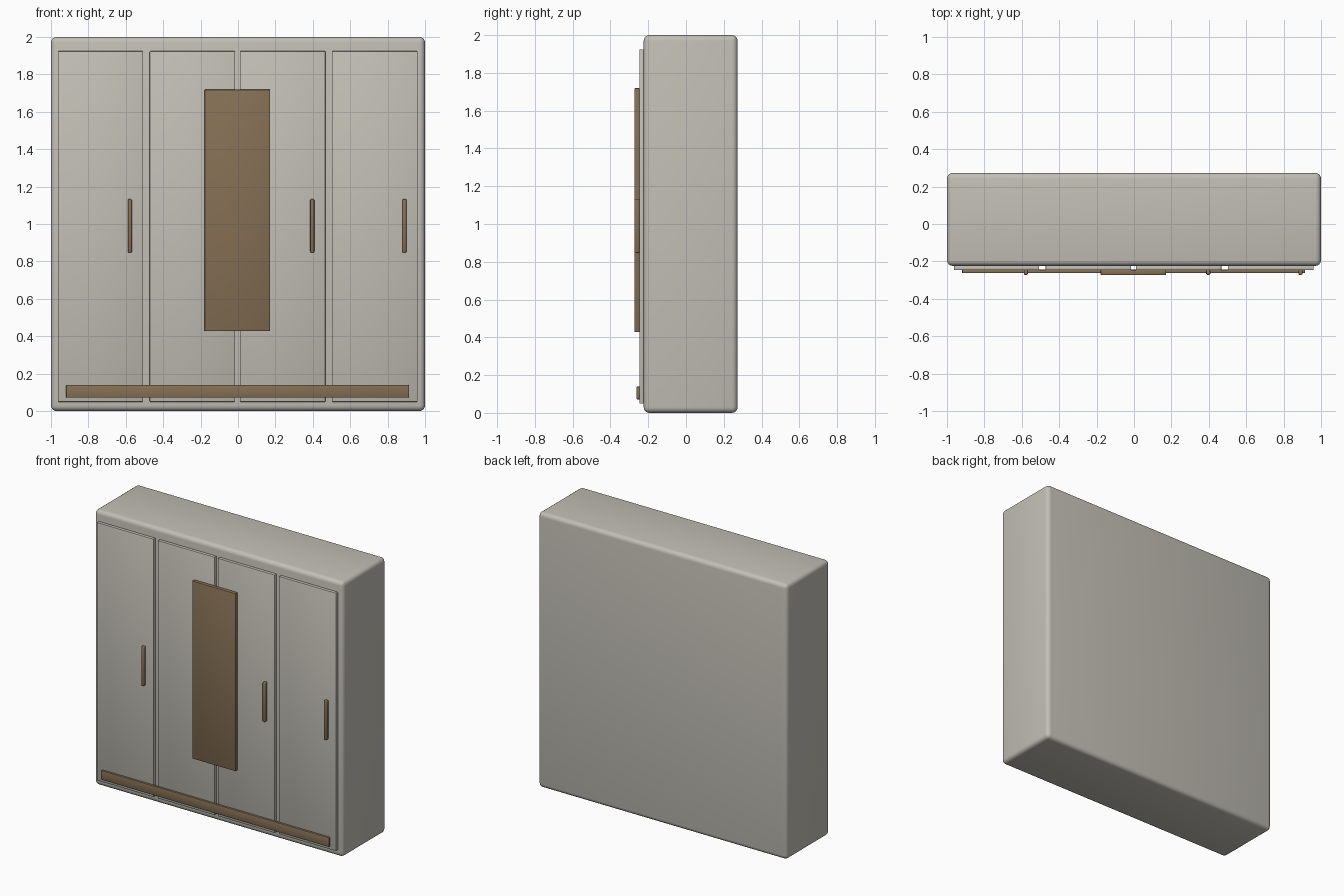
import bpy
import math

if "Cube" in bpy.data.objects:
    bpy.data.objects.remove(bpy.data.objects["Cube"])


def material(name, rgb):
    m = bpy.data.materials.new(name)
    m.diffuse_color = (*rgb, 1)
    m.use_nodes = True
    m.node_tree.nodes["Principled BSDF"].inputs["Base Color"].default_value = m.diffuse_color
    return m


GREY = material("warm grey paint", (0.54, 0.52, 0.465))
BROWN = material("brown wood", (0.235, 0.16, 0.09))


def box(name, x, y, z, mat, bevel, segments=2, angle=30):
    """Bevelled box from (min, max) ranges on each axis."""
    bpy.ops.mesh.primitive_cube_add(
        size=1, location=[(a + b) / 2 for a, b in (x, y, z)])
    ob = bpy.context.object
    ob.name = name
    ob.scale = [b - a for a, b in (x, y, z)]
    bpy.ops.object.transform_apply(location=False, rotation=False, scale=True)
    ob.data.materials.append(mat)
    mod = ob.modifiers.new("rounded edges", 'BEVEL')
    mod.width = bevel
    mod.segments = segments
    bpy.ops.object.modifier_apply(modifier=mod.name)
    if angle >= 180:
        bpy.ops.object.shade_smooth()
    else:
        bpy.ops.object.shade_smooth_by_angle(angle=math.radians(angle))
    return ob


# Cabinet carcass
box("cabinet_body", (-1, 1), (-0.224, 0.273), (0, 2), GREY, 0.03, 4, 40)

# Four doors
doors = [(-0.963, -0.507), (-0.472, -0.016), (0.010, 0.467), (0.502, 0.960)]
for i, xr in enumerate(doors):
    box(f"door_{i + 1}", xr, (-0.247, -0.222), (0.049, 1.924), GREY, 0.004)

# Vertical handles, one per door
for i, cx in enumerate((-0.578, -0.09, 0.397, 0.89)):
    box(f"handle_{i + 1}", (cx - 0.011, cx + 0.011), (-0.272, -0.246),
        (0.847, 1.133), BROWN, 0.006, 2, 180)

# Tall centre panel and bottom rail
box("centre_panel", (-0.179, 0.172), (-0.273, -0.245), (0.427, 1.719), BROWN, 0.005)
box("bottom_rail", (-0.919, 0.914), (-0.262, -0.244), (0.072, 0.139), BROWN, 0.003)
